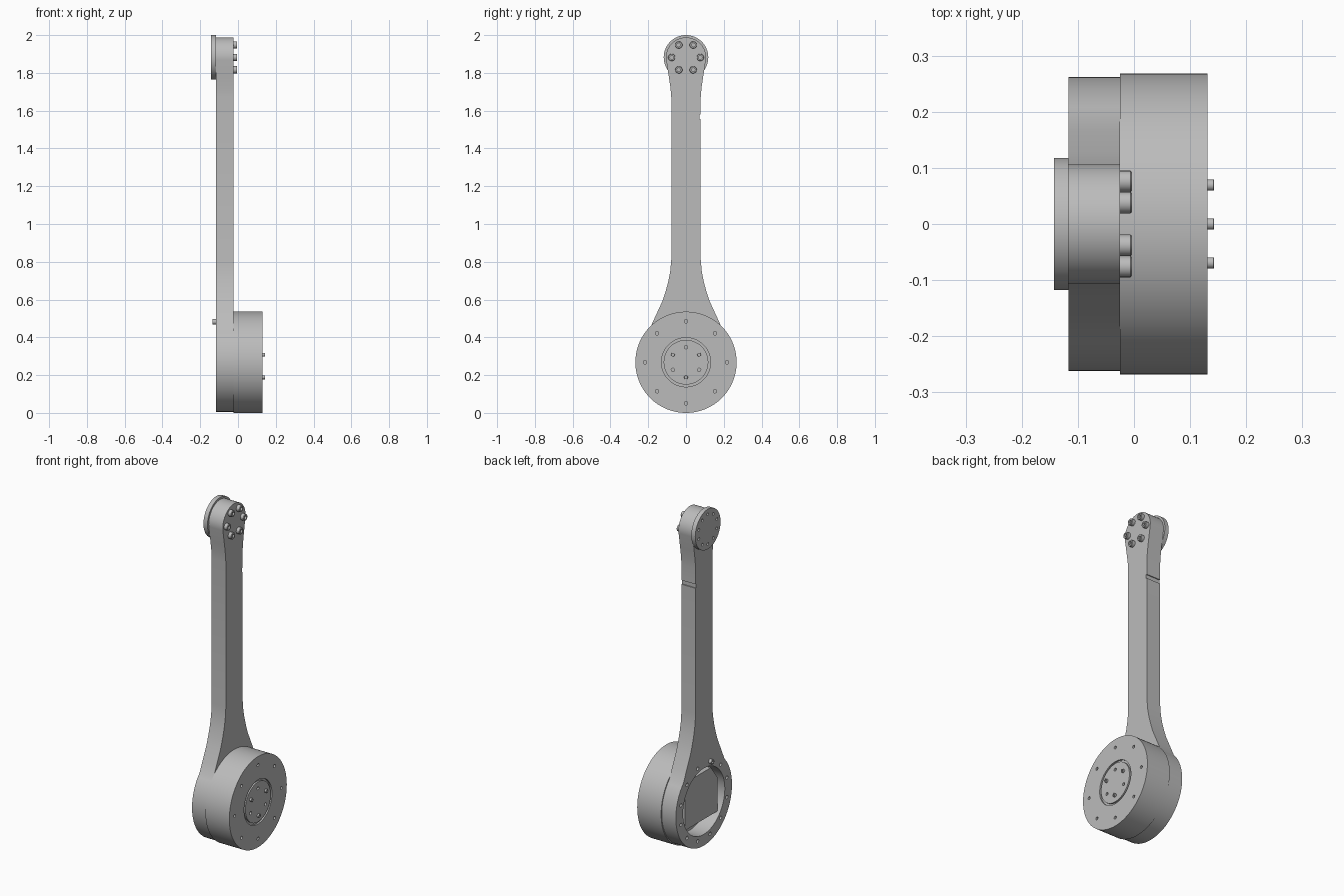
import bpy, bmesh, math
from math import sin, cos, pi, radians

if "Cube" in bpy.data.objects:
    bpy.data.objects.remove(bpy.data.objects["Cube"], do_unlink=True)

GREY = (0.5, 0.5, 0.5, 1)
metal = bpy.data.materials.new("satin_grey")
metal.use_nodes = True
metal.diffuse_color = GREY
metal.node_tree.nodes["Principled BSDF"].inputs["Base Color"].default_value = GREY

HUB = (0, 0.268)      # y, z of the joint centres
HEAD = (0, 1.882)
BACK, SEAM, FACE = -0.117, -0.025, 0.131   # x of the main planes


def finish(bm, name):
    bmesh.ops.recalc_face_normals(bm, faces=bm.faces)
    mesh = bpy.data.meshes.new(name)
    bm.to_mesh(mesh)
    bm.free()
    mesh.materials.append(metal)
    obj = bpy.data.objects.new(name, mesh)
    bpy.context.collection.objects.link(obj)
    return obj


def activate(obj):
    bpy.ops.object.select_all(action="DESELECT")
    obj.select_set(True)
    bpy.context.view_layer.objects.active = obj


def smooth(obj):
    activate(obj)
    bpy.ops.object.shade_smooth_by_angle(angle=radians(25))


def lathe(name, profile, centres, seg=24):
    """Turn an (x, radius) profile around the x direction at each centre."""
    bm = bmesh.new()
    for cy, cz in centres:
        rings = []
        for x, r in profile:
            n = seg if r else 1
            rings.append([bm.verts.new((x, cy + r * sin(2 * pi * i / seg),
                                        cz + r * cos(2 * pi * i / seg)))
                          for i in range(n)])
        for a, b in zip(rings, rings[1:]):
            for i in range(seg):
                j = (i + 1) % seg
                quad = [a[i % len(a)], a[j % len(a)], b[j % len(b)], b[i % len(b)]]
                bm.faces.new(list(dict.fromkeys(quad)))
    return finish(bm, name)


def rod(name, x0, x1, r, centres, seg=24):
    return lathe(name, [(x0, 0), (x0, r), (x1, r), (x1, 0)], centres, seg)


def prism(name, outline, x0, x1):
    bm = bmesh.new()
    face = bm.faces.new([bm.verts.new((x0, y, z)) for y, z in outline])
    out = bmesh.ops.extrude_face_region(bm, geom=[face])
    bmesh.ops.translate(bm, vec=(x1 - x0, 0, 0),
                        verts=[v for v in out["geom"] if isinstance(v, bmesh.types.BMVert)])
    return finish(bm, name)


def circle(centre, r, count, start=0):
    return [(centre[0] + r * sin(radians(start) + 2 * pi * i / count),
             centre[1] + r * cos(radians(start) + 2 * pi * i / count)) for i in range(count)]


def cut(obj, cutter):
    mod = obj.modifiers.new("cut", "BOOLEAN")
    mod.operation = "DIFFERENCE"
    mod.solver = "EXACT"
    mod.object = cutter
    activate(obj)
    bpy.ops.object.modifier_apply(modifier=mod.name)
    bpy.data.objects.remove(cutter, do_unlink=True)


# Arm plate: round hub, flared neck, straight shank, round head
half = []
for i in range(25):
    a = radians(180 - 133 * i / 24)
    half.append((0.262 * sin(a), HUB[1] + 0.262 * cos(a)))
half += [(0.165, 0.505), (0.127, 0.587), (0.109, 0.64), (0.095, 0.69),
         (0.084, 0.745), (0.078, 0.81), (0.078, 1.67), (0.082, 1.72), (0.09, 1.775)]
for i in range(17):
    a = radians(98 * (1 - i / 16))
    half.append((0.106 * sin(a), HEAD[1] + 0.106 * cos(a)))
outline = half + [(-y, z) for y, z in reversed(half[1:-1])]
arm = prism("arm", outline, BACK, SEAM)

# Open hub, its screw holes and the shallow slot across the shank edge
rim_holes = circle(HUB, 0.222, 12, 15)
cut(arm, rod("hub_opening_cutter", BACK - 0.05, SEAM + 0.05, 0.195, [HUB], 64))
cut(arm, rod("rim_hole_cutter", BACK - 0.02, BACK + 0.03, 0.01, rim_holes, 16))
slot = [(0.072, 1.555), (0.1, 1.555), (0.1, 1.579), (0.072, 1.579)]
cut(arm, prism("slot_cutter", slot, BACK - 0.02, SEAM + 0.02))
smooth(arm)

# Drum with a ring groove turned into its face
drum = lathe("drum", [(SEAM, 0), (SEAM, 0.268), (FACE, 0.268), (FACE, 0.13),
                      (FACE - 0.01, 0.13), (FACE - 0.01, 0.118),
                      (FACE, 0.118), (FACE, 0)], [HUB], 96)
inner_holes = circle(HUB, 0.08, 3)
cut(drum, rod("drum_hole_cutter", FACE - 0.02, FACE + 0.02, 0.009,
              circle(HUB, 0.217, 8) + inner_holes, 16))
smooth(drum)

# Block seated inside the hub opening
block_half = [(0.15, -0.12), (0.15, 0.08), (0.09, 0.16)]
block = block_half + [(-y, z) for y, z in reversed(block_half)]
prism("inner_block", [(y, z + HUB[1]) for y, z in block], -0.1, SEAM)

# Cap disc behind the head
cap = rod("head_cap", -0.143, BACK, 0.118, [HEAD], 64)
cut(cap, rod("cap_hole_cutter", -0.16, -0.132, 0.008, circle(HEAD, 0.088, 10), 16))
smooth(cap)


# Socket screws
def screws(name, base, tip, r, centres):
    d = tip - base
    floor = base + 0.4 * d
    smooth(lathe(name, [(base, 0), (base, r), (tip - 0.1 * d, r), (tip, r * 0.9),
                        (tip, r * 0.5), (floor, r * 0.5), (floor, 0)], centres))


screws("head_screws", SEAM, -0.004, 0.019, circle(HEAD, 0.076, 6, 30))
screws("drum_screws", FACE, 0.143, 0.01, circle(HUB, 0.08, 3, 60))
screws("rim_screw", BACK, -0.136, 0.014, rim_holes[-1:])
